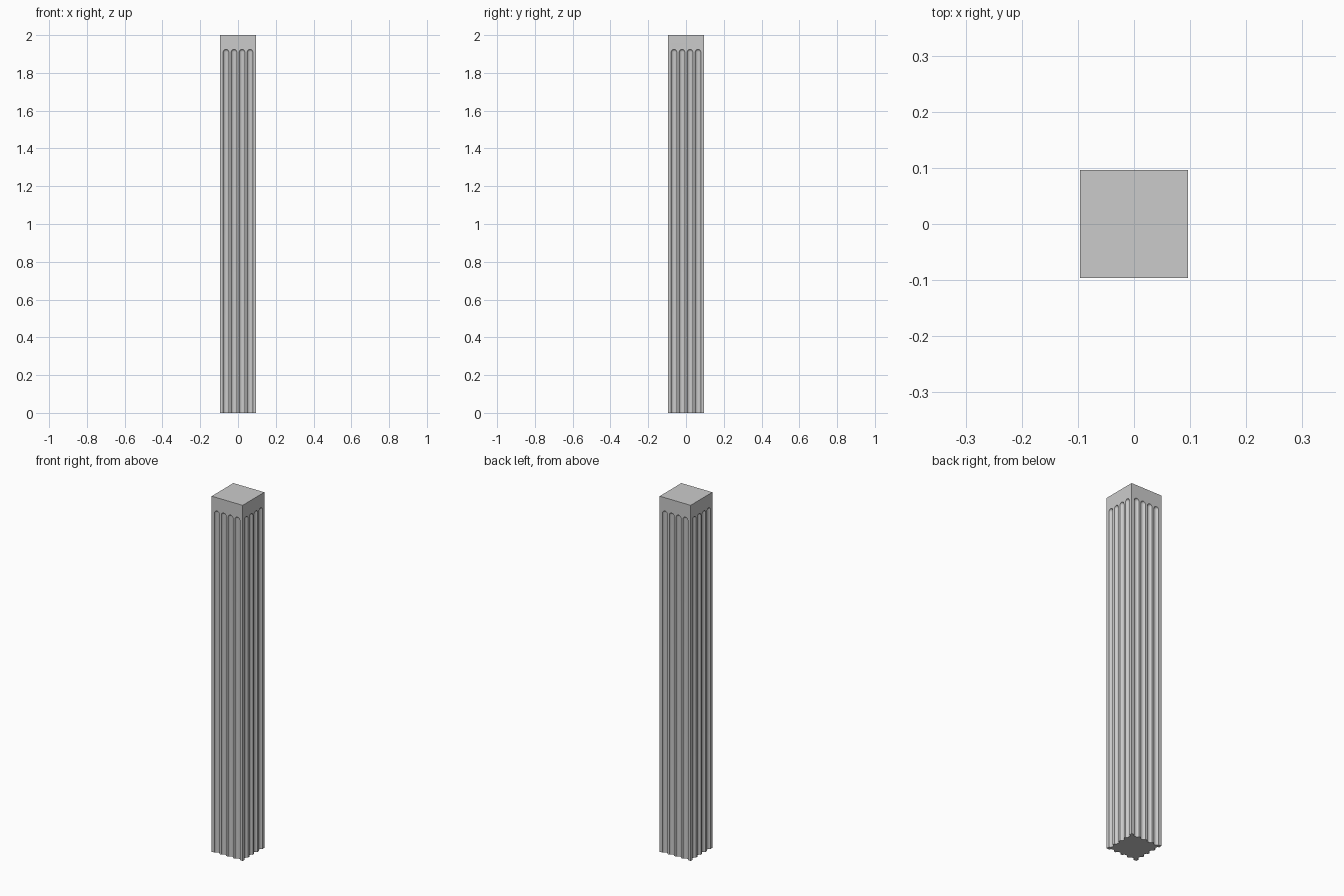
import bpy, bmesh, math
from mathutils import Matrix, Vector

if "Cube" in bpy.data.objects:
    bpy.data.objects.remove(bpy.data.objects["Cube"])

HALF, HEIGHT = 0.0964, 2.0
FLUTE_R, FLUTE_TOP, PITCH = 0.015, 1.925, 0.0424
DEPTH = 0.012
SEG, RINGS = 20, 5

def new_object(name, bm):
    mesh = bpy.data.meshes.new(name)
    bm.to_mesh(mesh)
    bm.free()
    ob = bpy.data.objects.new(name, mesh)
    bpy.context.collection.objects.link(ob)
    return ob

def add_flute_cutter(bm, x, turn):
    # round rod with a domed top, squashed to the flute depth
    rings = []
    levels = [(-0.05, FLUTE_R)]
    for i in range(RINGS):
        a = math.pi / 2 * i / RINGS
        levels.append((FLUTE_TOP - FLUTE_R + FLUTE_R * math.sin(a), FLUTE_R * math.cos(a)))
    place = Matrix.Rotation(turn, 4, 'Z') @ Matrix.Translation((x, -HALF, 0))
    for z, r in levels:
        rings.append([bm.verts.new(place @ Vector((
            r * math.cos(2 * math.pi * k / SEG),
            r * DEPTH / FLUTE_R * math.sin(2 * math.pi * k / SEG), z))) for k in range(SEG)])
    tip = bm.verts.new(place @ Vector((0, 0, FLUTE_TOP)))
    for a, b in zip(rings, rings[1:]):
        for k in range(SEG):
            j = (k + 1) % SEG
            bm.faces.new((a[k], a[j], b[j], b[k]))
    for k in range(SEG):
        bm.faces.new((rings[-1][k], rings[-1][(k + 1) % SEG], tip))
    bm.faces.new(rings[0][::-1])

# square pillar
bm = bmesh.new()
bmesh.ops.create_cube(bm, size=1, matrix=Matrix.Translation((0, 0, HEIGHT / 2))
                      @ Matrix.Diagonal((2 * HALF, 2 * HALF, HEIGHT, 1)))
pillar = new_object("fluted_pillar", bm)

# four flutes on each of the four sides
bm = bmesh.new()
for side in range(4):
    for i in range(4):
        add_flute_cutter(bm, (i - 1.5) * PITCH, side * math.pi / 2)
cutter = new_object("flute_cutter", bm)

mod = pillar.modifiers.new("flutes", 'BOOLEAN')
mod.operation = 'DIFFERENCE'
mod.solver = 'EXACT'
mod.object = cutter
bpy.context.view_layer.objects.active = pillar
pillar.select_set(True)
bpy.ops.object.modifier_apply(modifier=mod.name)
bpy.data.objects.remove(cutter)
bpy.ops.object.shade_smooth_by_angle(angle=math.radians(35))
